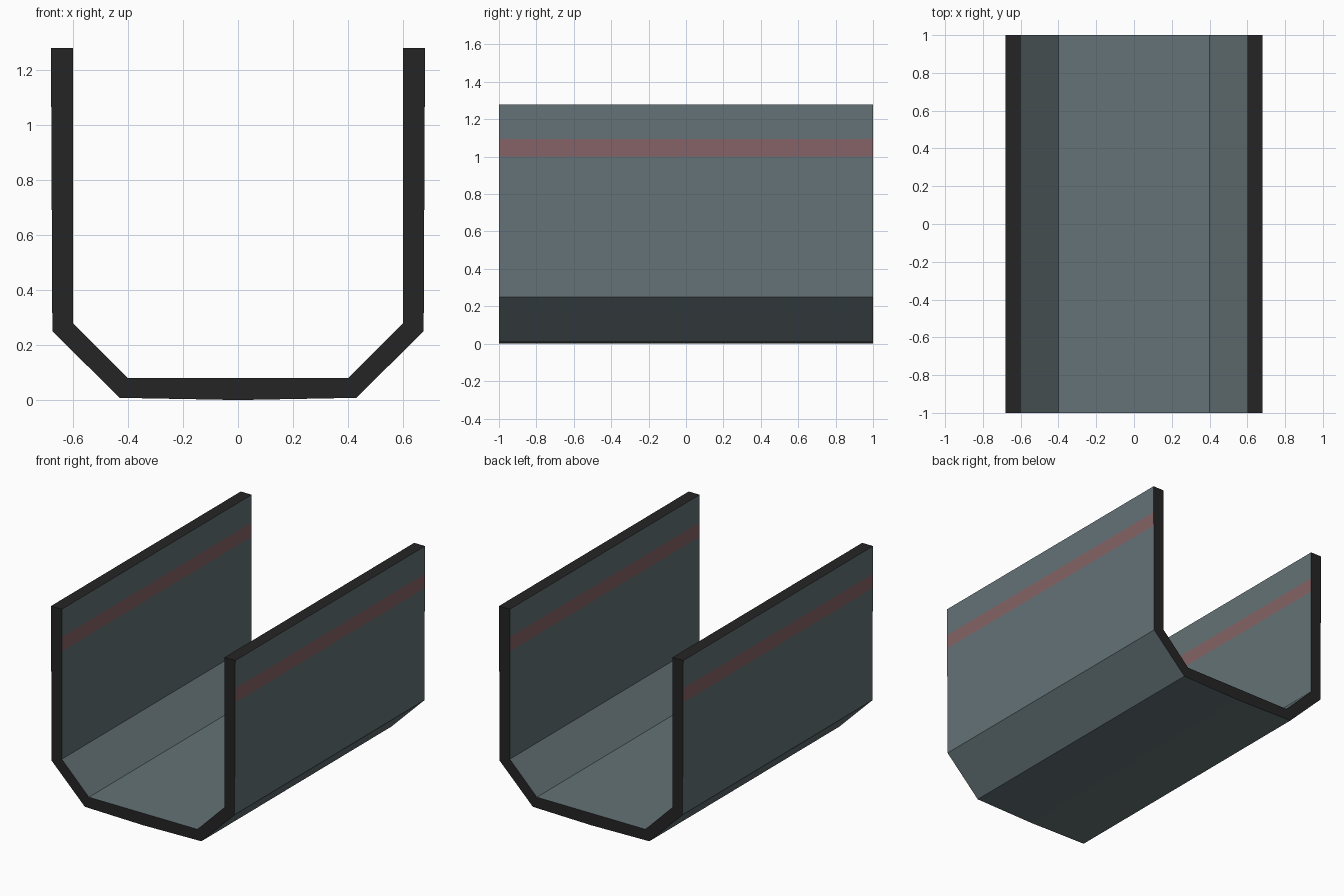
import bpy, bmesh

if "Cube" in bpy.data.objects:
    bpy.data.objects.remove(bpy.data.objects["Cube"])

def material(name, rgb):
    m = bpy.data.materials.new(name)
    m.diffuse_color = (*rgb, 1)
    m.use_nodes = True
    m.node_tree.nodes["Principled BSDF"].inputs["Base Color"].default_value = m.diffuse_color
    return m

panel = material("slate grey panel", (0.127, 0.168, 0.181))
trim = material("black cut edge", (0.018, 0.018, 0.018))
red = material("dull red stripe", (0.235, 0.125, 0.133))

STRIPE = (1.0, 1.095)
TOP = 1.28

def outer_x(z):
    # Outer wall leans in very slightly towards its foot
    return 0.68 - (TOP - z) * 0.005 / 1.03

# Matching inner and outer points, from the floor centre up the right wall
half = [((0, 0.08), (0, 0)), ((0.4, 0.08), (0.43, 0.008)), ((0.6, 0.28), (0.675, 0.25))]
half += [((0.6, z), (outer_x(z), z)) for z in (*STRIPE, TOP)]
pairs = [tuple((-x, z) for x, z in p) for p in reversed(half[1:])] + half

# Trough: ring of inner and outer points, capped in quads at both ends
bm = bmesh.new()
rows = [[[bm.verts.new((x, y, z)) for x, z in p] for p in pairs] for y in (-1, 1)]
front, back = rows
for i in range(len(pairs) - 1):
    for side in (0, 1):
        bm.faces.new((front[i][side], front[i + 1][side], back[i + 1][side], back[i][side]))
    for row in rows:
        bm.faces.new((row[i][0], row[i + 1][0], row[i + 1][1], row[i][1]))
for i in (0, -1):
    bm.faces.new((front[i][0], front[i][1], back[i][1], back[i][0]))
bmesh.ops.recalc_face_normals(bm, faces=bm.faces)

# Black on the ends and rims, red on the stripe band, slate elsewhere
for f in bm.faces:
    z = f.calc_center_median().z
    if abs(f.normal.y) > 0.9 or z > TOP - 0.01:
        f.material_index = 1
    elif STRIPE[0] < z < STRIPE[1]:
        f.material_index = 2

mesh = bpy.data.meshes.new("trough")
bm.to_mesh(mesh)
bm.free()
for m in (panel, trim, red):
    mesh.materials.append(m)
bpy.context.collection.objects.link(bpy.data.objects.new("trough", mesh))
